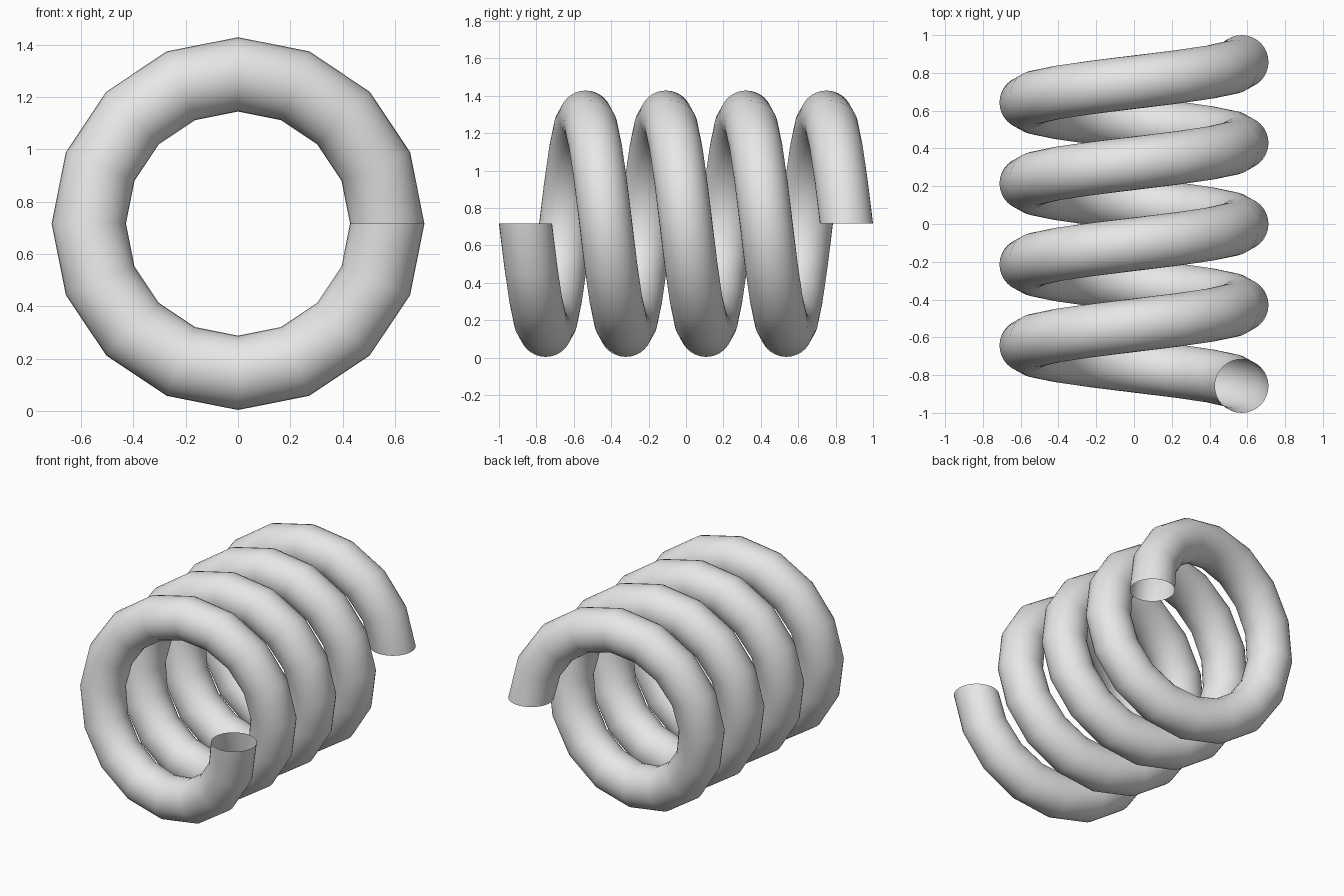
import bpy
import bmesh
from math import sin, cos, tau

cube = bpy.data.objects.get("Cube")
if cube:
    bpy.data.objects.remove(cube, do_unlink=True)

COIL_RADIUS = 0.57
WIRE_RADIUS = 0.142
TURNS = 4
STEPS = 16          # segments per turn
SIDES = 32          # sides of the wire
LENGTH = 1.716      # from first to last wire centre
CENTRE_Z = 0.716

steel = bpy.data.materials.new("light_grey_steel")
steel.use_nodes = True
grey = (0.8, 0.8, 0.8, 1)
steel.diffuse_color = grey
steel.node_tree.nodes["Principled BSDF"].inputs["Base Color"].default_value = grey

# Open-ended wire: circular sections swept around the y axis
bm = bmesh.new()
rings = []
total = TURNS * STEPS
for i in range(total + 1):
    turn = tau * i / STEPS
    y = LENGTH * (i / total - 0.5)
    ring = []
    for j in range(SIDES):
        a = tau * j / SIDES
        rad = COIL_RADIUS + WIRE_RADIUS * cos(a)
        ring.append(bm.verts.new((rad * cos(turn),
                                  y + WIRE_RADIUS * sin(a),
                                  CENTRE_Z - rad * sin(turn))))
    rings.append(ring)

for r0, r1 in zip(rings, rings[1:]):
    for j in range(SIDES):
        k = (j + 1) % SIDES
        face = bm.faces.new((r0[j], r0[k], r1[k], r1[j]))
        face.smooth = True
bmesh.ops.recalc_face_normals(bm, faces=bm.faces)

# Make sure the surface faces out of the wire
bm.normal_update()
first = bm.faces[0]
if first.normal.x < 0:
    bmesh.ops.reverse_faces(bm, faces=bm.faces)

mesh = bpy.data.meshes.new("coil_spring")
bm.to_mesh(mesh)
bm.free()
mesh.materials.append(steel)
spring = bpy.data.objects.new("coil_spring", mesh)
bpy.context.collection.objects.link(spring)
